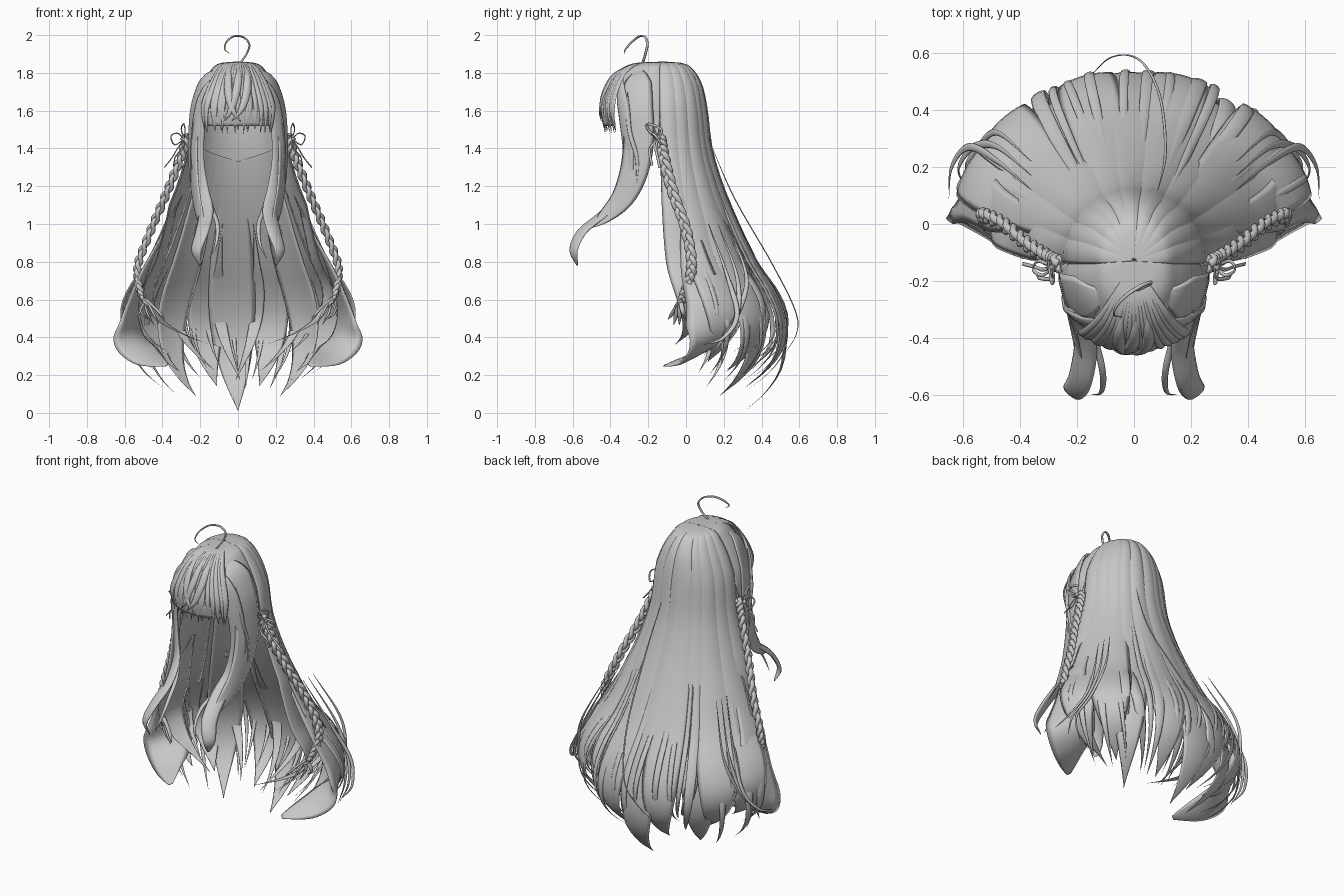
import bpy, bmesh, math, random
from mathutils import Vector

random.seed(4)
cube = bpy.data.objects.get("Cube")
if cube:
    bpy.data.objects.remove(cube, do_unlink=True)

hair = bpy.data.materials.new("hair grey")
hair.use_nodes = True
hair.diffuse_color = (0.58, 0.58, 0.58, 1)
hair.node_tree.nodes["Principled BSDF"].inputs["Base Color"].default_value = (0.58, 0.58, 0.58, 1)

CENTRE_Y = -0.13
SIDES = (("left", 1), ("right", -1))


def spline(keys, n):
    """Catmull-Rom samples through the keys."""
    k = [Vector(p) for p in keys]
    k = [2 * k[0] - k[1]] + k + [2 * k[-1] - k[-2]]
    out = []
    for i in range(n + 1):
        f = i / n * (len(k) - 3)
        j = min(int(f), len(k) - 4)
        t = f - j
        a, b, c, d = k[j:j + 4]
        out.append(0.5 * (2 * b + (c - a) * t + (2 * a - 5 * b + 4 * c - d) * t * t
                          + (3 * b - a - 3 * c + d) * t ** 3))
    return out


def loft(name, rings, closed=True):
    """Skin a list of equal rings of points."""
    bm = bmesh.new()
    rows = [[bm.verts.new(p) for p in ring] for ring in rings]
    m = len(rows[0])
    for r0, r1 in zip(rows, rows[1:]):
        for i in range(m if closed else m - 1):
            j = (i + 1) % m
            bm.faces.new((r0[i], r0[j], r1[j], r1[i]))
    if closed:
        bm.faces.new(rows[0][::-1])
        bm.faces.new(rows[-1])
    bmesh.ops.recalc_face_normals(bm, faces=bm.faces)
    mesh = bpy.data.meshes.new(name)
    bm.to_mesh(mesh)
    bm.free()
    mesh.materials.append(hair)
    mesh.shade_smooth()
    obj = bpy.data.objects.new(name, mesh)
    bpy.context.collection.objects.link(obj)
    return obj


def polar(az, r, z):
    """Point round the head axis; the crown is narrower than it is deep."""
    a = math.radians(az)
    narrow = 1 - 0.16 * min(1, max(0, (z - 1.62) / 0.18))
    return Vector((r * math.sin(a) * narrow, CENTRE_Y + r * math.cos(a), z))


def lock(name, keys, az, half, drift=0, scale=1, tuck=0, taper=0.5, bulge=0.012, root=0, n=34):
    """Lens-shaped lock wrapped round the head axis; keys are (z, radius)."""
    rings, m = [], 8
    us = [2 * i / m - 1 for i in range(m + 1)]
    for i, (z, r) in enumerate(spline(keys, n)):
        t = i / n
        w = 1 - max(0, (t - taper) / (1.001 - taper)) ** 2
        if root:
            w *= min(1, 0.05 + t / root)
        a, rad = az + drift * t * t, max(r, 0.004) * scale - tuck * max(0, 2 * t - 1)
        outer = [polar(a + u * half * w, rad + bulge * w * (1 - u * u), z) for u in us]
        inner = [polar(a + u * half * w, rad - 0.003 * w, z) for u in us[-2:0:-1]]
        rings.append(outer + inner)
    return loft(name, rings)


def strand(name, pts, width, thick, flat=(1, 0, 0), taper=0.5, root=0.0, n=40, m=8):
    """Elliptic tube along a path, its wide side along flat."""
    path = spline(pts, n)
    rings = []
    for i, p in enumerate(path):
        t = i / n
        tan = (path[min(i + 1, n)] - path[max(i - 1, 0)]).normalized()
        side = Vector(flat) - tan * tan.dot(Vector(flat))
        side.normalize()
        up = tan.cross(side)
        w = 1 - max(0, (t - taper) / (1.02 - taper)) ** 2 if taper < 1 else 1
        if root:
            w *= min(1, 0.1 + t / root)
        rings.append([p + side * width * w * math.cos(b) + up * thick * w * math.sin(b)
                      for b in (math.tau * k / m for k in range(m))])
    return loft(name, rings)


def flip(pts, s):
    return [(s * x, y, z) for x, y, z in pts]


# Shared silhouette of the long hair: (height, radius)
FALL = [(1.86, 0), (1.85, .11), (1.81, .165), (1.73, .208), (1.6, .235), (1.4, .26), (1.2, .32),
        (1.0, .405), (.8, .505), (.6, .61), (.42, .665), (.25, .65), (.12, .57), (.02, .46)]


def fall(tip, start=0):
    return [(z if z > .8 else .8 - (.8 - z) * (.8 - tip) / .78, r) for z, r in FALL[start:]]


# Scalp cap: open at the face, lower at the nape
def rim(az):
    a = abs(az)
    if a < 90:
        return 1.33 + 0.12 * a / 90
    return 1.45 + 0.28 * min(1, max(0, (a - 105) / 40))


profile = spline(FALL[:7], 60)
rings = []
for az in range(-180, 181, 6):
    low = rim(az)
    rows = [p for p in profile if p[0] >= low]
    stretch = 1 + 0.3 * max(0, -math.cos(math.radians(az))) ** 0.7
    ring = []
    for i in range(25):
        z, r = rows[round(i / 24 * (len(rows) - 1))]
        ring.append(polar(az, max(r, .002) * stretch * 0.965, low if i == 24 else z))
    rings.append(ring)
loft("scalp_cap", rings, closed=False)

# Broad back and side locks
lock("back_centre_lock", fall(.01), -6, 14, drift=6, tuck=.02)
for side, s in SIDES:
    lock(side + "_back_lock", fall(.14), s * 16, 13, drift=-s * 2, taper=.45)
    lock(side + "_inner_lock", fall(.09), s * 33, 12, drift=s * 3, tuck=.08)
    lock(side + "_outer_lock", fall(.22), s * 47, 13, drift=-s * 5, scale=1.01)
    lock(side + "_flank_lock", fall(.27), s * 64, 13, drift=-s * 6)
    lock(side + "_side_lock", fall(.36), s * 81, 13, drift=-s * 17, tuck=.3)

    # Large lock curling forward at the side
    curl = [(68, .32, 1.15), (69, .42, .95), (69, .53, .75), (66, .62, .55),
            (66, .62, .4), (72, .52, .3), (88, .38, .25)]
    strand(side + "_side_curl", [polar(s * a, r, z) for a, r, z in curl], .145, .022,
           flat=(-.4 * s, .9, .5), taper=.6, root=.65)

    # Slim overlapping strands on the long hair
    for i in range(9):
        az = 5 + i * 7.8 + random.uniform(-2, 2)
        lock(f"{side}_slim_strand_{i}", fall(random.uniform(.1, .35), random.choice((3, 4, 5))),
             s * az, random.uniform(1.4, 3.2), drift=-s * random.uniform(-2, 9),
             scale=random.uniform(1.0, 1.02), taper=.4, root=.4, bulge=.007, n=26)
    # Curled ends sweeping across below
    for i, az in enumerate((12, 34)):
        lock(f"{side}_crossing_curl_{i}", fall(.17 + .05 * i, 7), s * az, 3.2,
             drift=-s * 14, scale=.97, tuck=.1, taper=.3, root=.3, n=26)

    # Thin flicked ends at the sides
    for i in range(3):
        d = i * .05
        strand(f"{side}_flicked_end_{i}", flip([(.36, .12 + d, 1.0), (.48, .22 + d, .72), (.58 - d / 3, .27, .52),
               (.64 - d / 2, .2, .4), (.65 - d, .09 + d, .36 - d)], s), .014, .006,
               flat=(0, 1, 0), taper=.4, root=.4)

    # Temple locks beside the face
    strand(side + "_temple_lock", flip([(.09, -.25, 1.825), (.165, -.26, 1.765), (.222, -.255, 1.62),
           (.238, -.25, 1.45), (.235, -.275, 1.28), (.22, -.335, 1.14), (.2, -.43, 1.04),
           (.19, -.51, .98)], s), .085, .012, flat=(.3 * s, 1, .3), taper=.4, root=.2)
    strand(side + "_front_lock", flip([(.11, -.34, 1.79), (.165, -.345, 1.71), (.205, -.325, 1.55),
           (.215, -.305, 1.35), (.19, -.33, 1.17), (.17, -.43, 1.06), (.19, -.55, .96),
           (.22, -.595, .86), (.2, -.575, .78)], s), .045, .013, flat=(1, .8 * s, 0), taper=.75, root=.2)
    strand(side + "_front_wisp", flip([(.19, -.33, 1.5), (.18, -.32, 1.25), (.14, -.4, 1.09),
           (.11, -.52, 1.0), (.115, -.59, .9), (.15, -.6, .82)], s), .012, .006, root=.3)
    strand(side + "_cheek_wisp", flip([(.2, -.31, 1.7), (.24, -.3, 1.5), (.25, -.26, 1.35),
           (.25, -.26, 1.22)], s), .012, .005, flat=(0, 1, 0), root=.2)

    # Braid: three strands woven along one path
    guide = spline(flip([(.265, -.14, 1.47), (.3, -.12, 1.36), (.375, -.07, 1.17), (.46, .0, .97),
                         (.53, .03, .78), (.52, .0, .65), (.48, -.035, .56)], s), 110)
    for k in range(3):
        pts = []
        for i, p in enumerate(guide):
            ph = math.tau * (i / 110 * 7 + k / 3)
            size = 1.0 - .35 * i / 110
            pts.append(p + Vector((s * .35, .9, .1)) * .02 * size * math.sin(ph)
                       + Vector((s * .9, -.35, .3)) * .011 * size * math.sin(2 * ph))
        strand(f"{side}_braid_strand_{k}", pts, .015, .012, flat=(0, 1, 0), taper=.85, n=150)
    for i in range(4):
        d = (i - 1.5) * .03
        strand(f"{side}_braid_tuft_{i}", flip([(.485, -.03, .6), (.47 + d, -.04 + d / 2, .54),
               (.43 + d, -.05 + d, .45 + abs(d))], s), .013, .007, flat=(0, 1, 0), n=14)

    # Ribbon bow at the top of the braid
    knot = (.285, -.15, 1.45)
    bow = {"upper_loop": [knot, (.32, -.18, 1.48), (.355, -.16, 1.465), (.335, -.13, 1.42), knot],
           "lower_loop": [knot, (.28, -.2, 1.5), (.29, -.2, 1.53), (.3, -.13, 1.5), knot],
           "long_tail": [knot, (.32, -.16, 1.4), (.35, -.15, 1.35), (.39, -.14, 1.3)],
           "short_tail": [knot, (.29, -.19, 1.4), (.33, -.19, 1.36), (.34, -.18, 1.31)]}
    for part, pts in bow.items():
        strand(f"{side}_bow_{part}", flip(pts, s), .007, .003, flat=(.2, 1, .3), taper=1, n=24)
    strand(side + "_bow_knot", flip([(.27, -.15, 1.44), knot, (.3, -.15, 1.46)], s),
           .014, .014, flat=(0, 1, 0), taper=1, n=6)

    # Strand combed over the crown to the braid
    strand(side + "_crown_strand", flip([(.01, -.21, 1.853), (.09, -.205, 1.84), (.16, -.19, 1.775),
           (.225, -.17, 1.62), (.26, -.15, 1.47)], s), .03, .006, flat=(0, 1, 0), taper=.7, root=.2, n=24)

# Fringe: broad base with ragged tips
FRINGE = [(1.857, .04), (1.848, .15), (1.795, .24), (1.7, .295), (1.6, .315), (1.48, .295)]
lock("fringe_base", FRINGE[:-1] + [(1.52, .303)], 180, 37, taper=1, bulge=.006, n=20)
for i in range(17):
    az = 180 + (i - 8) * 4.4
    tip = 1.475 + .02 * random.random()
    lock(f"fringe_tip_{i}", FRINGE[:-1] + [(tip, .295)], az, random.uniform(2.6, 4.2),
         drift=random.uniform(-3, 3), scale=1.01, taper=.6, bulge=.007, n=20)
for i, (a, d) in enumerate(((165, 22), (195, -18), (178, 16))):
    lock(f"fringe_sweep_{i}", FRINGE[1:-1] + [(1.54, .31)], a, 5, drift=d,
         scale=1.03, taper=.3, root=.3, n=20)

# Single curled hair on the crown
strand("crown_curl", [(.01, -.23, 1.85), (.045, -.215, 1.9), (.06, -.205, 1.95), (.03, -.215, 1.988),
       (-.02, -.245, 1.994), (-.06, -.285, 1.965), (-.07, -.32, 1.925), (-.04, -.325, 1.9)],
       .007, .005, flat=(0, 1, 0), taper=.6)

# Stray hair looping behind the back
strand("stray_back_hair", [(.08, .1, 1.5), (.11, .25, 1.15), (.09, .45, .8), (.02, .575, .55),
       (-.08, .585, .42), (-.17, .5, .28)], .005, .003, root=.2)
